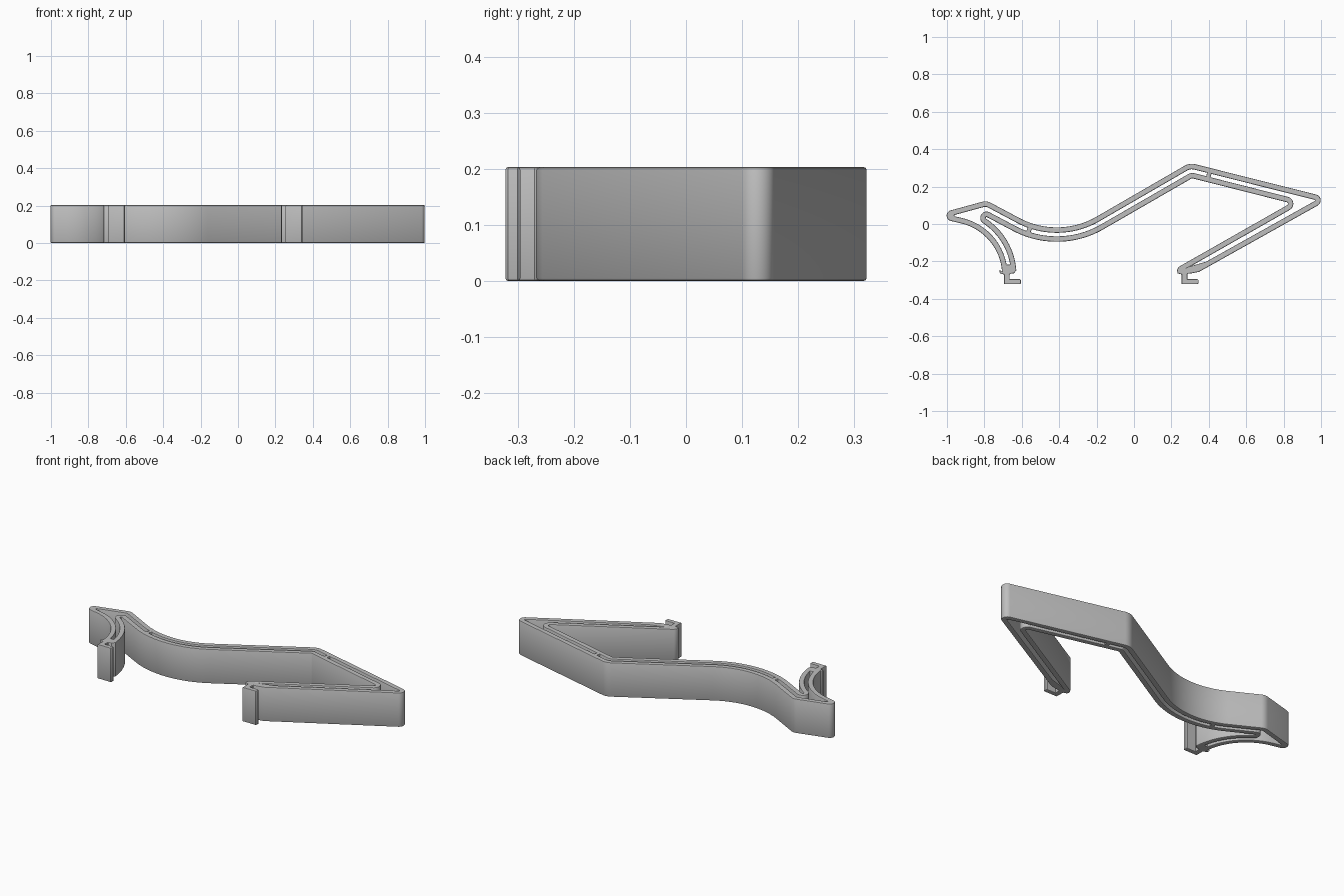
import bpy
import math
from mathutils import Vector

if "Cube" in bpy.data.objects:
    bpy.data.objects.remove(bpy.data.objects["Cube"], do_unlink=True)

HEIGHT = 0.203
BEVEL = 0.005
SKIN, LINING = 0.016, 0.013   # half thickness of a wall, outside and slot side
SLOT_FRONT = -0.228           # the slot stops here, behind the feet

grey = bpy.data.materials.new("plain grey")
grey.use_nodes = True
grey.diffuse_color = (0.52, 0.52, 0.52, 1)
grey.node_tree.nodes["Principled BSDF"].inputs["Base Color"].default_value = (0.52, 0.52, 0.52, 1)

# Wall centre lines: x, y, corner radius
OUTER_WALL = [(-0.69, -0.25, 0), (-0.71, -0.032, 0.3), (-1.025, 0.044, 0.013),
              (-0.79, 0.108, 0.04), (-0.404, -0.097, 0.44), (0.30, 0.31, 0.06),
              (1.009, 0.132, 0.016), (0.34, -0.242, 0)]
INNER_WALL = [(-0.645, -0.25, 0), (-0.66, -0.081, 0.345), (-0.81, 0.022, 0.02),
              (-0.805, 0.065, 0.02), (-0.403, -0.148, 0.485), (0.308, 0.262, 0.03),
              (0.88, 0.117, 0.025), (0.247, -0.243, 0)]


def edge(path, offset, trim=0.0):
    """Offset a centre line to its left, shorten its far end and round its corners."""
    pts = [Vector(p[:2]) for p in path]
    dirs = [(b - a).normalized() for a, b in zip(pts, pts[1:])]
    pts[-1] = pts[-1] - dirs[-1] * trim
    normals = [Vector((-d.y, d.x)) for d in dirs]
    out = [pts[0] + normals[0] * offset]
    for i in range(1, len(pts) - 1):
        a, b = normals[i - 1], normals[i]
        miter = (a + b) / (1 + a.dot(b))
        corner = pts[i] + miter * offset
        turn = dirs[i - 1].angle_signed(dirs[i])      # clockwise is positive
        side = 1 if turn > 0 else -1
        radius = max(path[i][2] + side * offset, 0.004)
        centre = corner - miter * radius * side
        start = a * radius * side
        steps = max(4, int(abs(turn) * (24 if radius > 0.1 else 7)))
        for k in range(steps + 1):
            t = -turn * k / steps
            c, s = math.cos(t), math.sin(t)
            out.append(centre + Vector((start.x * c - start.y * s,
                                        start.x * s + start.y * c)))
    out.append(pts[-1] + normals[-1] * offset)
    return out


def hook(x):
    """Foot with a short neck and a toe pointing to the model's left."""
    toe = x + 0.09
    return [Vector(p) for p in (
        (x + 0.052, -0.264), (x + 0.034, -0.266), (x + 0.03, -0.270), (x + 0.03, -0.295),
        (toe - 0.005, -0.295), (toe, -0.300), (toe, -0.317), (toe - 0.005, -0.322),
        (x, -0.322), (x, -0.270), (x - 0.022, -0.264), (x - 0.025, -0.246))]


def slab(name, loops):
    """Filled outline with holes, extruded with softened rims."""
    curve = bpy.data.curves.new(name, 'CURVE')
    curve.dimensions = '2D'
    curve.fill_mode = 'BOTH'
    curve.extrude = HEIGHT / 2 - BEVEL
    curve.bevel_depth = BEVEL
    curve.bevel_resolution = 1
    curve.offset = -BEVEL
    for loop in loops:
        spline = curve.splines.new('POLY')
        spline.points.add(len(loop) - 1)
        for point, co in zip(spline.points, loop):
            point.co = (co.x, co.y, 0, 1)
        spline.use_cyclic_u = True
    obj = bpy.data.objects.new(name, curve)
    obj.location.z = HEIGHT / 2
    bpy.context.collection.objects.link(obj)
    bpy.ops.object.select_all(action='DESELECT')
    obj.select_set(True)
    bpy.context.view_layer.objects.active = obj
    bpy.ops.object.convert(target='MESH')
    obj = bpy.context.object
    obj.data.materials.clear()
    obj.data.materials.append(grey)
    bpy.ops.object.shade_smooth_by_angle(angle=math.radians(35))


# Double-walled body with a foot at each end and one long slot
outline = (edge(OUTER_WALL, SKIN) + hook(0.255)
           + edge(INNER_WALL, -SKIN)[::-1] + hook(-0.695))
slot = edge(OUTER_WALL, -LINING, 0.06) + edge(INNER_WALL, LINING, 0.06)[::-1]
slab("double_wall_body", [outline, [p for p in slot if p.y > SLOT_FRONT]])

# Short bridges tying the two walls together
for name, x, y, angle in (("left_bridge", -0.563, -0.037, -23),
                          ("right_bridge", 0.40, 0.262, -14)):
    along = Vector((math.cos(math.radians(angle)), math.sin(math.radians(angle))))
    across = Vector((-along.y, along.x))
    mid = Vector((x, y))
    slab(name, [[mid + along * 0.012 * u + across * 0.022 * v
                 for u, v in ((-1, -1), (1, -1), (1, 1), (-1, 1))]])
